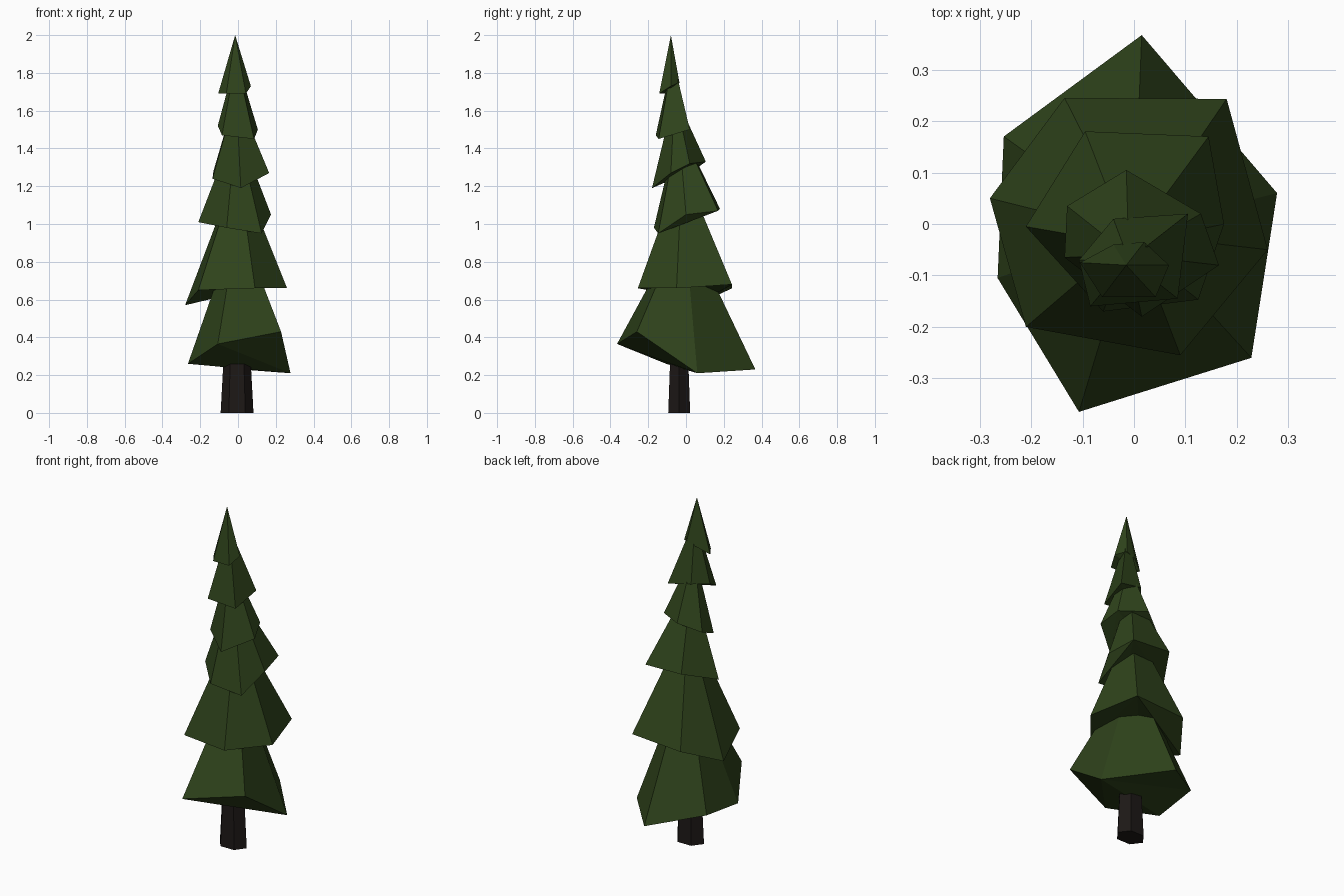
import bpy, bmesh, math


def material(name, color):
    m = bpy.data.materials.new(name)
    m.diffuse_color = (*color, 1)
    return m


def finish(bm, name, mat):
    bmesh.ops.recalc_face_normals(bm, faces=bm.faces)
    me = bpy.data.meshes.new(name)
    bm.to_mesh(me)
    bm.free()
    me.materials.append(mat)
    ob = bpy.data.objects.new(name, me)
    bpy.context.collection.objects.link(ob)
    return ob


def tier(name, apex, rim):
    """Irregular low-poly cone: slanted rim, one apex, closed underside."""
    bm = bmesh.new()
    tip = bm.verts.new(apex)
    ring = [bm.verts.new(p) for p in rim]
    n = len(ring)
    for i in range(n):
        bm.faces.new((ring[i], ring[(i + 1) % n], tip))
    # underside fans out from the second rim point
    fan = ring[1:] + ring[:1]
    for i in range(1, n - 1):
        bm.faces.new((fan[0], fan[i + 1], fan[i]))
    return finish(bm, name, foliage)


foliage = material("foliage", (0.028, 0.056, 0.011))
bark = material("bark", (0.012, 0.009, 0.008))

# Foliage tiers, bottom to top; rims run clockwise from the back
tier("foliage_tier_1", (0, -0.01, 1.02),
     [(0.015, 0.367, 0.23), (0.278, 0.06, 0.21), (0.228, -0.26, 0.43),
      (-0.107, -0.365, 0.365), (-0.265, -0.105, 0.26), (-0.253, 0.17, 0.29)])
tier("foliage_tier_2", (0, -0.02, 1.31),
     [(-0.135, 0.245, 0.66), (0.18, 0.243, 0.68), (0.26, -0.05, 0.66),
      (0.09, -0.255, 0.66), (-0.21, -0.20, 0.65), (-0.28, 0.05, 0.57)])
tier("foliage_tier_3", (-0.01, -0.04, 1.53),
     [(-0.095, 0.18, 1.08), (0.145, 0.17, 1.07), (0.175, 0.0, 1.05),
      (0.125, -0.147, 0.95), (-0.06, -0.17, 0.98), (-0.21, -0.005, 1.01)])
tier("foliage_tier_4", (-0.01, -0.06, 1.69),
     [(-0.015, 0.105, 1.33), (0.13, 0.02, 1.32), (0.165, -0.08, 1.27),
      (0.015, -0.18, 1.19), (-0.135, -0.065, 1.24), (-0.13, 0.035, 1.28)])
tier("foliage_tier_5", (-0.01, -0.07, 1.88),
     [(-0.04, 0.01, 1.53), (0.105, 0.02, 1.50), (0.085, -0.145, 1.45),
      (-0.085, -0.16, 1.47), (-0.107, -0.07, 1.52)])
tier("foliage_tier_6", (-0.015, -0.08, 2.0),
     [(0.02, -0.035, 1.75), (0.068, -0.08, 1.73), (0.042, -0.142, 1.69),
      (-0.062, -0.142, 1.69), (-0.105, -0.075, 1.69), (-0.04, -0.04, 1.73)])

# Tapered six-sided trunk
bm = bmesh.new()
rings = []
for z, s in ((0, 1), (0.45, 0.72)):
    rings.append([bm.verts.new((-0.005 + 0.087 * s * math.cos(math.radians(60 * k)),
                                -0.036 + 0.067 * s * math.sin(math.radians(60 * k)), z))
                  for k in range(6)])
lo, hi = rings
for k in range(6):
    j = (k + 1) % 6
    bm.faces.new((lo[k], lo[j], hi[j], hi[k]))
bm.faces.new(lo[::-1])
bm.faces.new(hi)
finish(bm, "trunk", bark)
